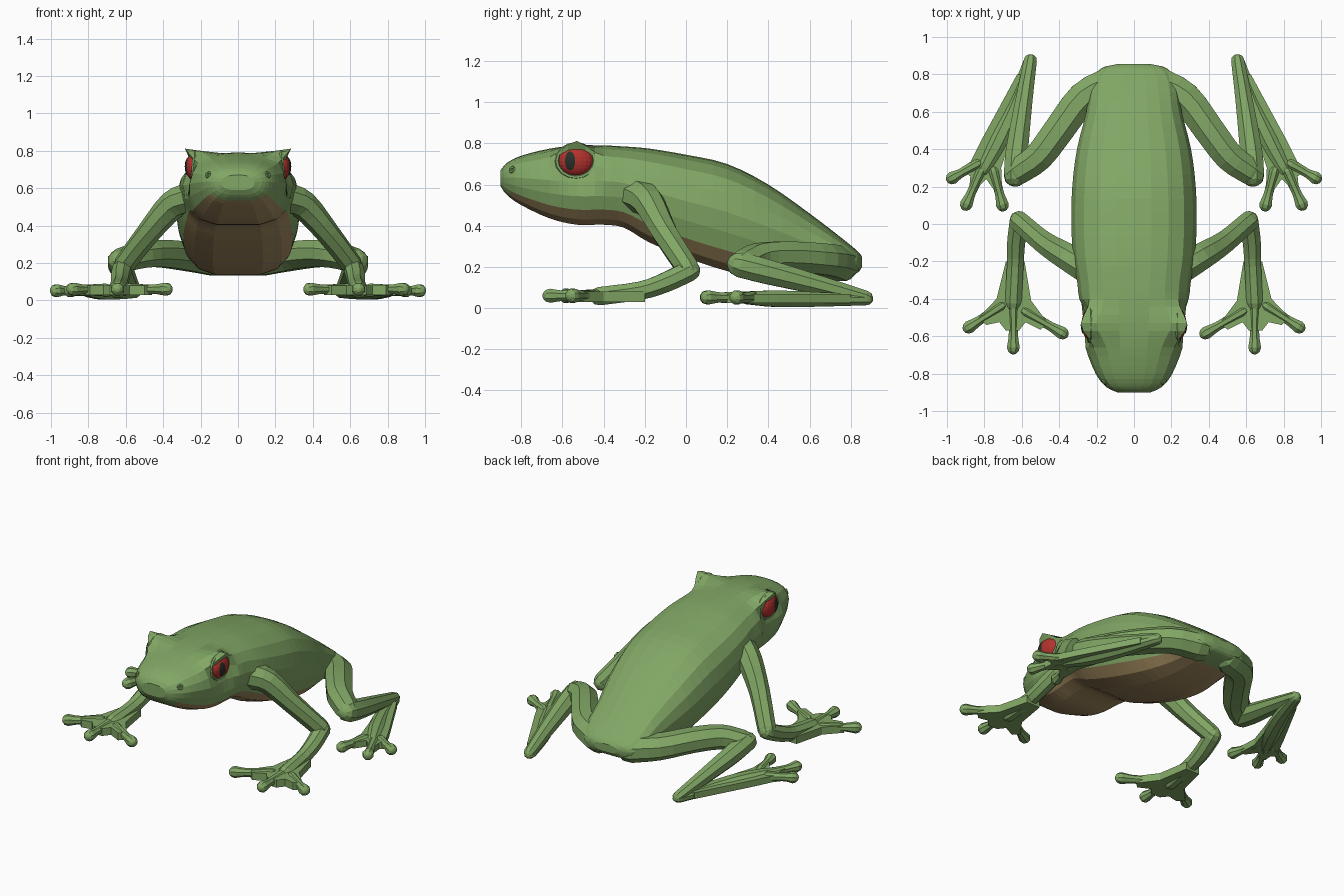
import bpy, bmesh, math
from mathutils import Vector, Matrix

cube = bpy.data.objects.get("Cube")
if cube:
    bpy.data.objects.remove(cube, do_unlink=True)


def material(name, r, g, b):
    mat = bpy.data.materials.new(name)
    mat.use_nodes = True
    mat.diffuse_color = (r, g, b, 1)
    mat.node_tree.nodes["Principled BSDF"].inputs["Base Color"].default_value = (r, g, b, 1)
    return mat


green = material("leaf green skin", .22, .385, .13)
brown = material("brown belly", .38, .265, .12)
red = material("red iris", .45, .032, .027)
black = material("dark pupil", .022, .028, .022)


def finish(bm, name, mats, mirror=True):
    """Turn a bmesh into an object, optionally mirrored to the other side."""
    bmesh.ops.recalc_face_normals(bm, faces=bm.faces)
    mesh = bpy.data.meshes.new(name)
    bm.to_mesh(mesh)
    bm.free()
    for mat in mats:
        mesh.materials.append(mat)
    obj = bpy.data.objects.new(name, mesh)
    bpy.context.collection.objects.link(obj)
    if mirror:
        obj.modifiers.new("both sides", 'MIRROR')
    return obj


def smooth_path(points, steps):
    """Catmull-Rom interpolation of tuples of any length."""
    pts = [Vector(p) for p in points]
    pts = [pts[0] * 2 - pts[1]] + pts + [pts[-1] * 2 - pts[-2]]
    out = []
    for a, b, c, d in zip(pts, pts[1:], pts[2:], pts[3:]):
        for k in range(steps):
            t = k / steps
            out.append((b * 2 + (c - a) * t + (a * 2 - b * 5 + c * 4 - d) * t * t
                        + (b * 3 - a - c * 3 + d) * t ** 3) / 2)
    return out + [pts[-2]]


def loft(bm, rings):
    """Bridge equal rings and cap both ends; returns faces with their ring index."""
    rows = [[bm.verts.new(co) for co in ring] for ring in rings]
    n = len(rows[0])
    strips = []
    for a, b in zip(rows, rows[1:]):
        for i in range(n):
            j = (i + 1) % n
            strips.append((i, bm.faces.new((a[i], a[j], b[j], b[i]))))
    bm.faces.new(rows[0])
    bm.faces.new(rows[-1])
    return strips


def limb(bm, points, flat=1.0, steps=3, sides=8):
    """Round-ended tube through (x, y, z, radius) points."""
    path = smooth_path(points, steps)
    spots = [(p.xyz, p.w) for p in path]
    tangents = []
    for i in range(len(spots)):
        lo, hi = max(i - 1, 0), min(i + 1, len(spots) - 1)
        tangents.append((spots[hi][0] - spots[lo][0]).normalized())
    stations = [(c, r, t) for (c, r), t in zip(spots, tangents)]

    def cap(station, sign):
        c, r, t = station
        return [(c + t * sign * r * math.sin(a), r * math.cos(a), t) for a in (.6, 1.1, 1.4)]
    stations = cap(stations[0], -1)[::-1] + stations + cap(stations[-1], 1)
    rings = []
    for c, r, t in stations:
        side = t.cross(Vector((0, 0, 1))).normalized()
        up = side.cross(t)
        angles = [math.tau * (k + .5) / sides for k in range(sides)]
        rings.append([c + side * r * math.cos(a) + up * r * flat * math.sin(a) for a in angles])
    loft(bm, rings)


def toe(bm, base, tip, z):
    """Thin toe ending in a round pad."""
    a, b = Vector((*base, z)), Vector((*tip, z))
    b -= (b - a).normalized() * .035
    limb(bm, [(*a.lerp(b, t), r) for t, r in ((0, .032), (.4, .028), (.7, .027), (1, .037))])


def web(bm, outline, low, high):
    """Flat webbing between the toes."""
    face = bm.faces.new([bm.verts.new((x, y, low)) for x, y in outline])
    top = bmesh.ops.extrude_face_region(bm, geom=[face])["geom"]
    for v in top:
        if isinstance(v, bmesh.types.BMVert):
            v.co.z = high


def hoop(name, center, normal, height, width, thick):
    """Oval rim standing across the given normal."""
    normal = Vector(normal).normalized()
    side = normal.cross(Vector((0, 0, 1))).normalized()
    up = side.cross(normal)
    rows = []
    bm = bmesh.new()
    for k in range(16):
        a = math.tau * k / 16
        out = side * width * math.cos(a) + up * height * math.sin(a)
        hub = Vector(center) + out
        rows.append([bm.verts.new(hub + out.normalized() * thick * math.cos(b)
                                  + normal * thick * math.sin(b))
                     for b in (math.tau * s / 6 for s in range(6))])
    for a, b in zip(rows, rows[1:] + rows[:1]):
        for i in range(6):
            j = (i + 1) % 6
            bm.faces.new((a[i], a[j], b[j], b[i]))
    return finish(bm, name, [green])


# Head and torso: stations of (y, half width, underside, back)
stations = [(-.9, .09, .59, .67), (-.87, .15, .55, .705), (-.80, .205, .50, .74),
            (-.66, .26, .435, .775), (-.53, .28, .405, .79), (-.40, .295, .405, .79),
            (-.30, .305, .39, .785), (-.18, .325, .32, .775), (0, .335, .245, .745),
            (.2, .33, .18, .70), (.4, .305, .14, .60), (.6, .255, .135, .46),
            (.75, .23, .15, .345), (.83, .18, .17, .28), (.855, .09, .2, .25)]
section = [(0, 0), (.4, 0), (.7, .07), (.87, .19), (.96, .36), (1, .55),
           (.94, .72), (.8, .86), (.55, .95), (.28, .99), (0, 1)]
# ring index: (x, z) pulled towards at the eye
socket = {5: (.258, .615), 6: (.228, .70)}
brow = {7: (.285, .812), 8: (.2, .80)}
eye_y, eye_z = -.535, .715

rings = []
for y, half, low, high in smooth_path(stations, 3):
    away = abs(y - eye_y)
    right = []
    for i, (u, v) in enumerate(section):
        x, z = u * half, low + v * (high - low)
        for pulls, pull in ((socket, math.exp(-(away / .105) ** 4)),
                            (brow, math.exp(-(away / .08) ** 2))):
            if i in pulls:
                x += (pulls[i][0] - x) * pull
                z += (pulls[i][1] - z) * pull
        right.append(Vector((x, y, z)))
    rings.append(right + [Vector((-p.x, p.y, p.z)) for p in right[-2:0:-1]])
bm = bmesh.new()
count = len(rings[0])
for i, face in loft(bm, rings):
    below = i < 3 or i >= count - 3
    # the lip and the rump stay green
    face.material_index = int(below and -.86 < face.calc_center_median().y < .7)
finish(bm, "body", [green, brown], mirror=False)

# Eyes, with the pupil as a thin plate following the eyeball
eye = Vector((.234, eye_y, eye_z))
radii = Vector((.047, .085, .073))
bm = bmesh.new()
bmesh.ops.create_uvsphere(bm, u_segments=20, v_segments=12, radius=1,
                          matrix=Matrix.Translation(eye) @ Matrix.Diagonal((*radii, 1)))
finish(bm, "eye", [red])


def on_eye(dy, dz):
    bulge = math.sqrt(1 - (dy / radii.y) ** 2 - (dz / radii.z) ** 2)
    return eye + Vector((radii.x * bulge + .004, dy, dz))


bm = bmesh.new()
loft(bm, [[on_eye(s * .025 * math.cos(a) - .028, s * .047 * math.sin(a))
           for a in (math.tau * k / 14 for k in range(14))] for s in (1, .8, .5, .2)])
finish(bm, "pupil", [black])

# Eyelids and nostrils
hoop("eyelid", (.238, eye_y, eye_z), (1, 0, .08), .08, .092, .011)
hoop("nostril", (.16, -.845, .672), (.7, -.7, .3), .012, .012, .007)

# Front legs
bm = bmesh.new()
limb(bm, [(.25, -.24, .55, .085), (.35, -.18, .51, .078), (.48, -.1, .36, .064),
          (.61, .01, .19, .058)])
finish(bm, "front_upper_leg", [green])
bm = bmesh.new()
limb(bm, [(.615, .015, .18, .054), (.63, -.1, .125, .052), (.635, -.22, .085, .048),
          (.645, -.42, .058, .048)])
finish(bm, "front_lower_leg", [green])

# Front feet
bm = bmesh.new()
web(bm, [(.585, -.2), (.685, -.2), (.735, -.4), (.83, -.5), (.79, -.54), (.72, -.525),
         (.685, -.57), (.615, -.57), (.58, -.525), (.5, -.565), (.46, -.53), (.55, -.41)], .03, .08)
for base, tip in (((.71, -.44), (.91, -.57)), ((.645, -.45), (.645, -.695)), ((.58, -.47), (.355, -.6))):
    toe(bm, base, tip, .06)
finish(bm, "front_foot", [green])

# Hind legs
bm = bmesh.new()
limb(bm, [(.12, .75, .215, .1), (.27, .675, .235, .092), (.4, .505, .25, .088),
          (.51, .36, .245, .084), (.62, .28, .215, .076)], flat=.9)
finish(bm, "thigh", [green])
bm = bmesh.new()
limb(bm, [(.635, .265, .21, .066), (.625, .4, .175, .064), (.59, .65, .11, .05),
          (.555, .87, .05, .038)])
finish(bm, "shin", [green])

# Hind feet
bm = bmesh.new()
limb(bm, [(.555, .87, .04, .038), (.63, .65, .042, .05), (.72, .45, .045, .058),
          (.8, .3, .05, .045)], flat=.75)
web(bm, [(.575, .8), (.625, .8), (.815, .45), (.875, .33), (.91, .285), (.875, .255), (.88, .2),
         (.84, .19), (.79, .24), (.74, .17), (.705, .18), (.71, .3), (.645, .5)], .025, .068)
for base, tip in (((.84, .32), (1, .23)), ((.82, .28), (.91, .075)), ((.75, .28), (.695, .07))):
    toe(bm, base, tip, .052)
finish(bm, "hind_foot", [green])
